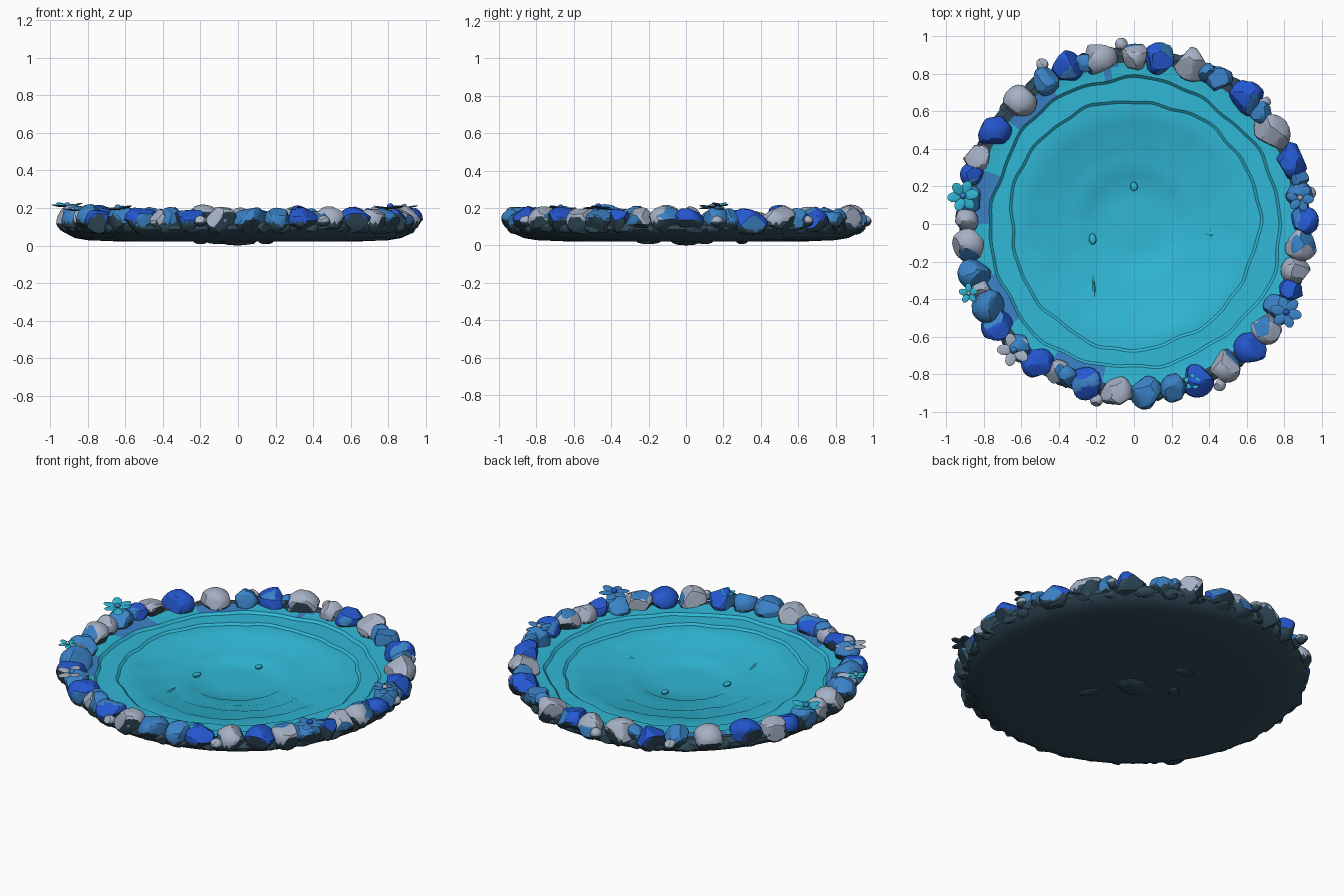
import bpy, bmesh, math, random
from mathutils import Vector, Matrix

random.seed(7)
cube = bpy.data.objects.get("Cube")
if cube:
    bpy.data.objects.remove(cube)


def material(name, hex_code):
    # sRGB hex to linear colour
    chans = [int(hex_code[i:i + 2], 16) / 255 for i in (0, 2, 4)]
    rgba = [((c + 0.055) / 1.055) ** 2.4 for c in chans] + [1]
    m = bpy.data.materials.new(name)
    m.use_nodes = True
    m.diffuse_color = rgba
    m.node_tree.nodes["Principled BSDF"].inputs["Base Color"].default_value = rgba
    return m


WATER = material("water_cyan", "30b8d6")
ROYAL = material("royal_blue", "2457cf")
MID = material("mid_blue", "3a82c6")
GREY = material("pale_grey", "a6b1c5")
SLATE = material("dark_slate", "304a58")


def finish(bm, name, mats, angle=30):
    mesh = bpy.data.meshes.new(name)
    bm.to_mesh(mesh)
    bm.free()
    for m in mats:
        mesh.materials.append(m)
    obj = bpy.data.objects.new(name, mesh)
    bpy.context.collection.objects.link(obj)
    bpy.ops.object.select_all(action='DESELECT')
    obj.select_set(True)
    bpy.context.view_layer.objects.active = obj
    bpy.ops.object.shade_smooth_by_angle(angle=math.radians(angle))
    return obj


def lathe(name, profile, mats, segments=128):
    # each profile point: radius, height, wobble amount, wobble phase
    bm = bmesh.new()
    rings = []
    for r, z, wob, ph in profile:
        ring = []
        for j in range(segments):
            a = math.tau * j / segments
            w = (math.sin(3 * a + ph) + 0.6 * math.sin(7 * a + 2 * ph)
                 + 0.5 * math.sin(13 * a + 3 * ph) + 0.3 * math.sin(23 * a + ph))
            rr = r * (1 + wob * w)
            ring.append(bm.verts.new((rr * math.cos(a), rr * math.sin(a), z)))
        rings.append(ring)
    for a, b in zip(rings, rings[1:]):
        for j in range(segments):
            k = (j + 1) % segments
            bm.faces.new((a[j], b[j], b[k], a[k]))
    bmesh.ops.remove_doubles(bm, verts=bm.verts, dist=0.0001)
    return finish(bm, name, mats)


# Terraced water bowl: every terrace ends in a short step up
profile = [(0, 0.058, 0, 0), (0.13, 0.059, 0, 0)]
z = 0.061
for i, (r, rise) in enumerate([(0.26, 0.008), (0.35, 0.004), (0.42, 0.006), (0.54, 0.007),
                               (0.66, 0.011), (0.77, 0.014)]):
    wob = 0.016 if i else 0.01
    profile.append((r - 0.006, z, wob, i * 1.7))
    z += rise
    profile.append((r + 0.008, z, wob, i * 1.7))
    z += 0.001
profile += [(0.84, z, 0.004, 1), (0.9, z + 0.012, 0, 0)]
water = lathe("water", profile, [WATER, MID])
for p in water.data.polygons:
    # blue soil patches along the back right bank
    x, y, _ = p.center
    if math.hypot(x, y) > 0.79 and x < -0.1 and math.sin(9 * math.atan2(y, x)) > 0:
        p.material_index = 1

# Dark basin under the water
lathe("basin", [(0.86, 0.125, 0, 0), (0.9, 0.13, 0.002, 0), (0.935, 0.11, 0.003, 1),
                (0.935, 0.085, 0.003, 1), (0.91, 0.06, 0.002, 1), (0.87, 0.04, 0, 0),
                (0.8, 0.028, 0, 0), (0.65, 0.022, 0, 0), (0, 0.02, 0, 0)], [SLATE])


def stone(name, place, size, turn, colour, cuts=11, patches=0.2):
    # ball with random flat cuts, slate on the underside
    bm = bmesh.new()
    bmesh.ops.create_icosphere(bm, subdivisions=3 if cuts else 2, radius=1)
    planes = []
    for _ in range(cuts):
        d = Vector([random.gauss(0, 1) for _ in range(3)]).normalized()
        planes.append((d, random.uniform(0.66, 0.86)))
    for v in bm.verts:
        for d, h in planes:
            over = v.co.dot(d) - h
            if over > 0:
                v.co -= d * over
    tinted = [d for d, h in planes if random.random() < patches]
    bm.transform(Matrix.Translation(place) @ Matrix.Rotation(turn, 4, 'Z')
                 @ Matrix.Diagonal((*size, 1)))
    bm.normal_update()
    back = Matrix.Rotation(-turn, 3, 'Z')
    for f in bm.faces:
        local = back @ f.normal
        if f.normal.z < -0.12:
            f.material_index = 1
        elif any(local.dot(d) > 0.93 for d in tinted):
            f.material_index = 2
    return finish(bm, name, [colour, SLATE, MID], 22)


# Ring of stones: degrees and half width in hundredths, per colour
RING = {
    "royal": (ROYAL, [(81, 8), (48, 9), (22, 9), (1, 7), (-23, 6), (-47, 8), (-68, 8), (-107, 8),
                      (-125, 8), (-143, 8), (163, 6), (146, 9), (113, 8)]),
    "grey": (GREY, [(90, 7), (70, 9), (34, 10), (-7, 8), (-16, 7), (-38, 8), (-57, 8), (-96, 8),
                    (-117, 6), (-157, 6), (-173, 8), (179, 6), (157, 7), (133, 8), (102, 9)]),
    "mid": (MID, [(60, 7), (10, 7), (15, 5), (-30, 8), (-76, 7), (-86, 8), (-114, 6), (-133, 7),
                  (-151, 9), (-163, 8), (171, 7), (122, 7), (107, 5), (41, 6), (64, 5)]),
}
for label, (colour, items) in RING.items():
    for n, (deg, half) in enumerate(items):
        a = math.radians(deg)
        s = half / 100 * 1.14
        dist = 0.895 + random.uniform(-0.01, 0.015)
        stone(f"{label}_stone_{n}",
              (dist * math.cos(a), dist * math.sin(a), 0.132 + random.uniform(-0.006, 0.006)),
              (min(s, 0.092), s, 0.05 + s * 0.32), a, colour)

# Tiny pebbles on the outer edge
for n, (deg, dist) in enumerate([(43, 0.95), (94, 0.96), (120, 0.98), (-62, 0.97),
                                 (-102, 0.96), (10, 0.95)]):
    a = math.radians(deg)
    stone(f"pebble_{n}", (dist * math.cos(a), dist * math.sin(a), 0.13),
          (0.034, 0.034, 0.03), a, GREY, cuts=3, patches=0)

# Slate lumps low on the outside of the basin
for n in range(34):
    a = math.tau * (n + random.uniform(-0.3, 0.3)) / 34
    s = random.uniform(0.035, 0.06)
    stone(f"slate_lump_{n}", (0.91 * math.cos(a), 0.91 * math.sin(a), 0.095),
          (0.042, s * 1.3, 0.035), a, SLATE, cuts=6, patches=0)

# Shallow bumps on the bottom and small details in the water
for n, (x, y, w, d) in enumerate([(0, 0, 0.1, 0.08), (-0.2, 0.1, 0.05, 0.03),
                                  (0.15, -0.2, 0.07, 0.03), (-0.1, 0.3, 0.07, 0.03)]):
    stone(f"bottom_bump_{n}", (x, y, 0.02), (w, d, 0.02 if n == 0 else 0.013), n, SLATE, 0)
for n, (x, y, w, d) in enumerate([(0, 0.2, 0.02, 0.025), (-0.21, -0.38, 0.01, 0.1),
                                  (-0.22, -0.08, 0.02, 0.03), (0.42, -0.05, 0.04, 0.015)]):
    bump = stone(f"water_ripple_{n}", (x, y, 0.07), (w, d, 0.012), 0.08, WATER, 0)
    bump.data.materials[1] = WATER


def flower(name, x, y, height, radius, petals, colour, heart):
    # flat rounded petals around a small heart, slate underneath
    bm = bmesh.new()
    for k in range(petals + 1):
        centre = k == petals
        size = (0.2, 0.2, 0.2) if centre else (0.46, 0.32, 0.06)
        move = Matrix.Translation((0, 0, 0.1)) if centre else (
            Matrix.Rotation(math.tau * k / petals + x, 4, 'Z')
            @ Matrix.Rotation(random.uniform(-0.3, 0.1), 4, 'Y')
            @ Matrix.Translation((0.55, 0, 0)))
        made = bmesh.ops.create_uvsphere(
            bm, u_segments=12, v_segments=6, radius=1,
            matrix=move @ Matrix.Diagonal((*size, 1)))
        for f in {f for v in made["verts"] for f in v.link_faces}:
            f.material_index = 2 if centre else 0
    bm.transform(Matrix.Translation((x, y, height)) @ Matrix.Scale(radius, 4))
    bm.normal_update()
    for f in bm.faces:
        if f.normal.z < -0.1:
            f.material_index = 1
    finish(bm, name, [colour, SLATE, heart], 40)


flower("front_left_flower", 0.81, -0.47, 0.2, 0.085, 6, MID, ROYAL)
flower("left_flower", 0.885, 0.14, 0.2, 0.075, 6, MID, GREY)
flower("front_right_flower", -0.64, -0.67, 0.192, 0.09, 5, GREY, MID)
flower("right_flower", -0.91, 0.15, 0.205, 0.085, 6, WATER, MID)
flower("small_right_flower", -0.88, -0.37, 0.188, 0.055, 5, WATER, GREY)
flower("small_front_flower", 0.31, -0.84, 0.195, 0.045, 5, WATER, ROYAL)
